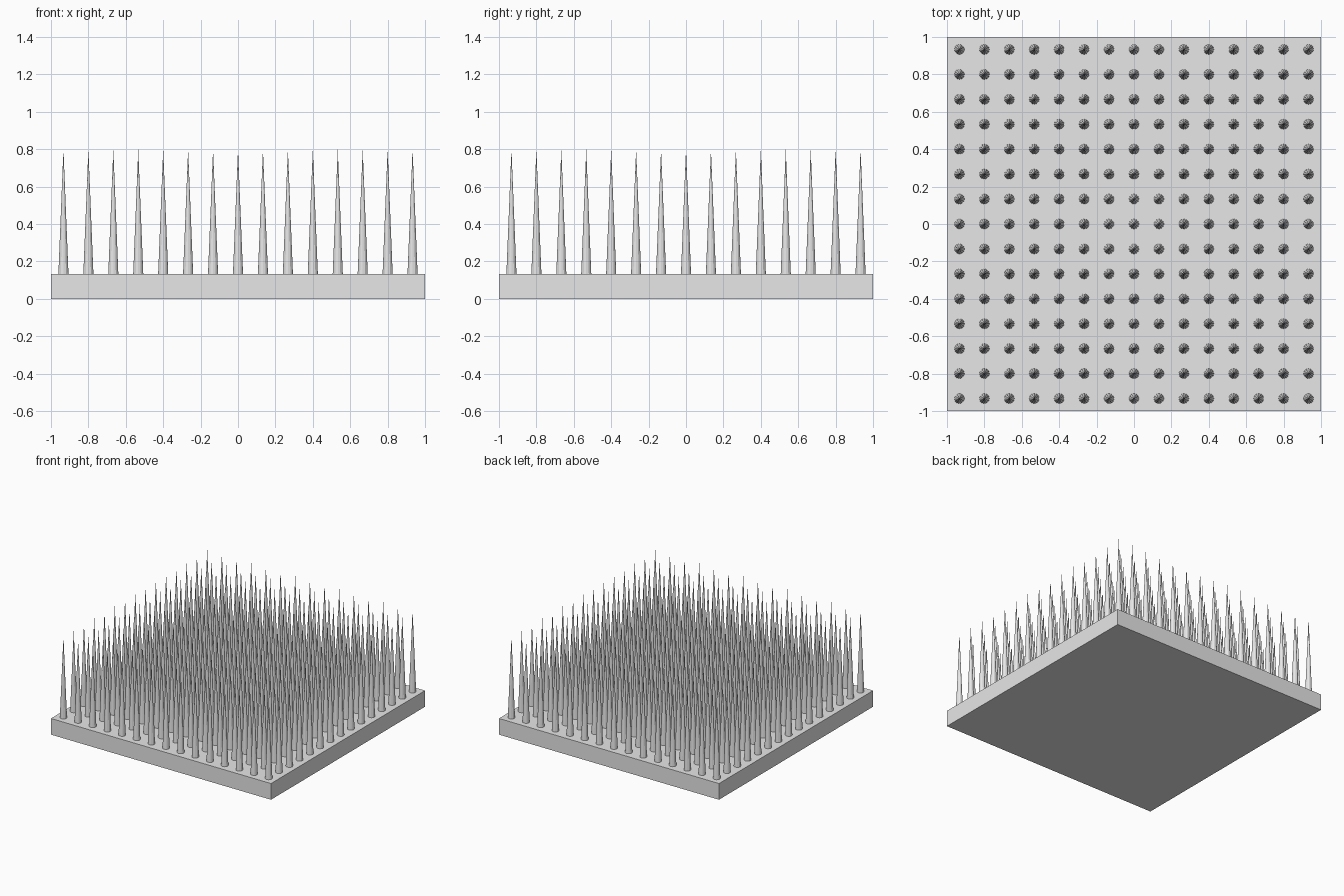
import bpy

# Remove the default cube
cube = bpy.data.objects.get("Cube")
if cube:
    bpy.data.objects.remove(cube, do_unlink=True)

BASE_HEIGHT = 0.133
TOP = 0.8
COUNT = 15
STEP = 2 / COUNT
RADIUS = 0.027

# Single light grey material
grey = bpy.data.materials.new("light grey")
grey.use_nodes = True
colour = (0.8, 0.8, 0.8, 1)
grey.diffuse_color = colour
for node in grey.node_tree.nodes:
    if node.type == "BSDF_PRINCIPLED":
        node.inputs["Base Color"].default_value = colour

# Square base slab
bpy.ops.mesh.primitive_cube_add(size=1, location=(0, 0, BASE_HEIGHT / 2))
base = bpy.context.object
base.name = "base_slab"
base.scale = (2, 2, BASE_HEIGHT)
bpy.ops.object.transform_apply(location=False, rotation=False, scale=True)
base.data.materials.append(grey)

# One faceted spike in the corner, repeated along both axes
corner = STEP / 2 - 1
height = TOP - BASE_HEIGHT
bpy.ops.mesh.primitive_cone_add(
    vertices=12, radius1=RADIUS, radius2=0, depth=height,
    end_fill_type="NOTHING",
    location=(corner, corner, BASE_HEIGHT + height / 2))
spikes = bpy.context.object
spikes.name = "spikes"
spikes.data.materials.append(grey)
for name, offset in (("columns", (STEP, 0, 0)), ("rows", (0, STEP, 0))):
    array = spikes.modifiers.new(name, "ARRAY")
    array.count = COUNT
    array.use_relative_offset = False
    array.use_constant_offset = True
    array.constant_offset_displace = offset
